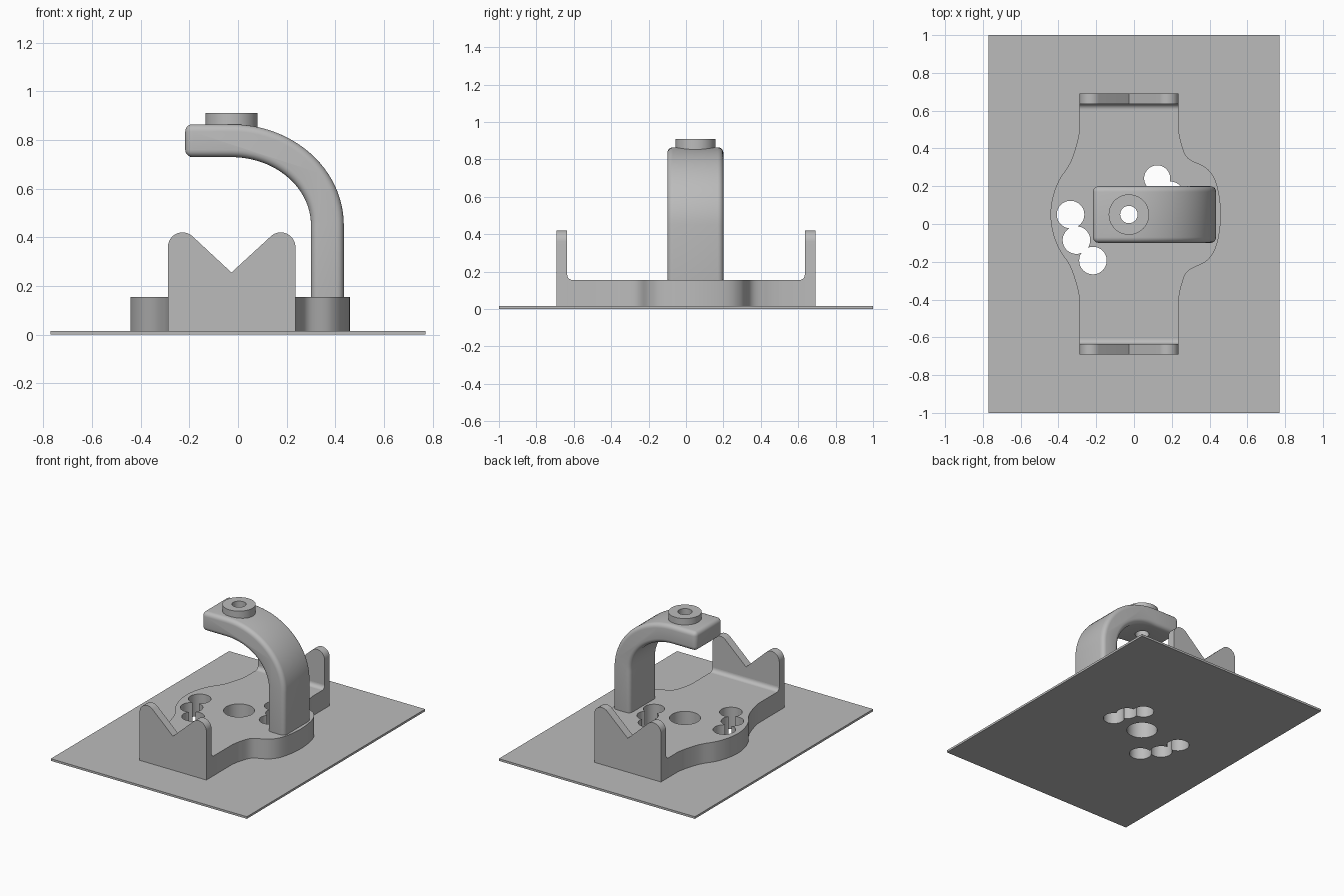
import bpy, bmesh
from math import sin, cos, pi, radians, hypot

cube = bpy.data.objects.get("Cube")
if cube:
    bpy.data.objects.remove(cube, do_unlink=True)

grey = bpy.data.materials.new("plain grey")
grey.use_nodes = True
grey.diffuse_color = (0.5, 0.5, 0.5, 1)
grey.node_tree.nodes["Principled BSDF"].inputs["Base Color"].default_value = (0.5, 0.5, 0.5, 1)

CX, CY = -0.027, 0.05        # clamp axis
LEFT, RIGHT = -0.288, 0.236  # sides of the cradles
DECK = 0.155                 # top of the base
FLOOR = 0.008                # base sits inside the plate


def prism(name, pts, axis, lo, hi):
    """Extrude a 2D outline along an axis."""
    place = {"x": lambda a, b, t: (t, a, b),
             "y": lambda a, b, t: (a, t, b),
             "z": lambda a, b, t: (a, b, t)}[axis]
    bm = bmesh.new()
    low = [bm.verts.new(place(a, b, lo)) for a, b in pts]
    high = [bm.verts.new(place(a, b, hi)) for a, b in pts]
    bm.faces.new(low)
    bm.faces.new(high)
    for i in range(len(pts)):
        j = (i + 1) % len(pts)
        bm.faces.new((low[i], low[j], high[j], high[i]))
    bmesh.ops.recalc_face_normals(bm, faces=bm.faces)
    mesh = bpy.data.meshes.new(name)
    bm.to_mesh(mesh)
    bm.free()
    mesh.materials.append(grey)
    obj = bpy.data.objects.new(name, mesh)
    bpy.context.collection.objects.link(obj)
    return obj


def arc(cx, cy, r, start, end, n=16):
    return [(cx + r * cos(radians(start + (end - start) * i / n)),
             cy + r * sin(radians(start + (end - start) * i / n))) for i in range(n + 1)]


def disc(cx, cy, r, n=48):
    return arc(cx, cy, r, 0, 360, n)[:-1]


def spline(pts, n=8):
    """Smooth curve through the points."""
    p = [pts[0]] + pts + [pts[-1]]
    out = []
    for i in range(1, len(p) - 2):
        for k in range(n):
            t = k / n
            out.append(tuple(0.5 * (2 * b + (c - a) * t + (2 * a - 5 * b + 4 * c - d) * t * t
                                    + (3 * b - a - 3 * c + d) * t ** 3)
                             for a, b, c, d in zip(p[i - 1], p[i], p[i + 1], p[i + 2])))
    return out + [pts[-1]]


def bake(obj):
    """Apply all modifiers."""
    graph = bpy.context.evaluated_depsgraph_get()
    mesh = bpy.data.meshes.new_from_object(obj.evaluated_get(graph))
    obj.modifiers.clear()
    obj.data = mesh


def drill(obj, holes):
    for x, y, r in holes:
        cutter = prism("cutter", disc(x, y, r), "z", -0.5, 1.5)
        cutter.hide_render = True
        mod = obj.modifiers.new("hole", "BOOLEAN")
        mod.operation = "DIFFERENCE"
        mod.solver = "EXACT"
        mod.object = cutter
        bake(obj)
        bpy.data.objects.remove(cutter, do_unlink=True)


# Holes: the centre hole and two arcs of three
holes = [(CX, CY, 0.1)]
for start, radius, size in ((180, 0.309, 0.073), (0, 0.243, 0.069)):
    for k in range(3):
        a = radians(start + 26 * k)
        holes.append((CX + radius * cos(a), CY + radius * sin(a), size))

# Thin plate
plate = prism("ground_plate", [(-0.77, -1), (0.77, -1), (0.77, 1), (-0.77, 1)], "z", 0, 0.015)
drill(plate, holes)

# Base: bulging outline, mirrored about the clamp axis
right_half = [(RIGHT, 0.45), (0.25, 0.38), (0.285, 0.3), (0.385, 0.245), (0.438, 0.16), (0.46, 0)]
left_half = [(LEFT, 0.45), (-0.302, 0.38), (-0.338, 0.275), (-0.398, 0.18), (-0.431, 0.09), (-0.442, 0)]


def side(half):
    full = half + [(x, -d) for x, d in reversed(half[:-1])]
    return [(x, CY + d) for x, d in spline(full)]


END, INNER = 0.692, 0.635
outline = ([(RIGHT, INNER)] + side(right_half) + [(RIGHT, -INNER), (LEFT, -INNER)]
           + side(left_half)[::-1] + [(LEFT, INNER)])
base = prism("base", outline, "z", FLOOR, DECK)
drill(base, holes)

# V cradles at both ends, each with a fillet at its foot
R, PEAK = 0.06, 0.36
cradle = ([(LEFT, FLOOR)] + arc(LEFT + R, PEAK, R, 180, 47) + [(CX, 0.255)]
          + arc(RIGHT - R, PEAK, R, 133, 0) + [(RIGHT, FLOOR)])
F = 0.028
for s, name in ((-1, "front"), (1, "back")):
    prism(name + "_cradle", cradle, "y", *sorted((s * INNER, s * END)))
    foot = [(INNER, DECK)] + arc(INNER - F, DECK + F, F, -90, 0, 8)
    prism(name + "_fillet", [(s * y, z) for y, z in foot], "x", LEFT, RIGHT)

# Arm: upright post that bends over in a quarter ellipse
HALF, BEND, TOP = 0.0675, 0.45, 0.797
A, B = 0.3675 - CX, TOP - BEND
outer, inner = [], []
for i in range(25):
    t = pi / 2 * i / 24
    nx, nz = B * cos(t), A * sin(t)
    k = HALF / hypot(nx, nz)
    x, z = CX + A * cos(t), BEND + B * sin(t)
    outer.append((x + nx * k, z + nz * k))
    inner.append((x - nx * k, z - nz * k))
tip, root = -0.217, 0.09
profile = ([(outer[0][0], root)] + outer + [(tip, TOP + HALF), (tip, TOP - HALF)]
           + inner[::-1] + [(inner[0][0], root)])
arm = prism("clamp_arm", profile, "y", -0.1, 0.2)
bevel = arm.modifiers.new("rounding", "BEVEL")
bevel.width = 0.03
bevel.segments = 5
bevel.limit_method = "ANGLE"
bevel.angle_limit = radians(60)
bevel.use_clamp_overlap = False
bake(arm)

# Boss on the arm, bored through together with it
boss = prism("boss", disc(CX, CY, 0.107), "z", 0.83, 0.91)
for part in (arm, boss):
    drill(part, [(CX, CY, 0.046)])

# Smooth shading with sharp edges kept
bpy.ops.object.select_all(action="DESELECT")
for obj in bpy.context.collection.objects:
    if obj.type == "MESH" and grey.name in obj.data.materials:
        obj.select_set(True)
        bpy.context.view_layer.objects.active = obj
bpy.ops.object.shade_smooth_by_angle(angle=radians(30))
